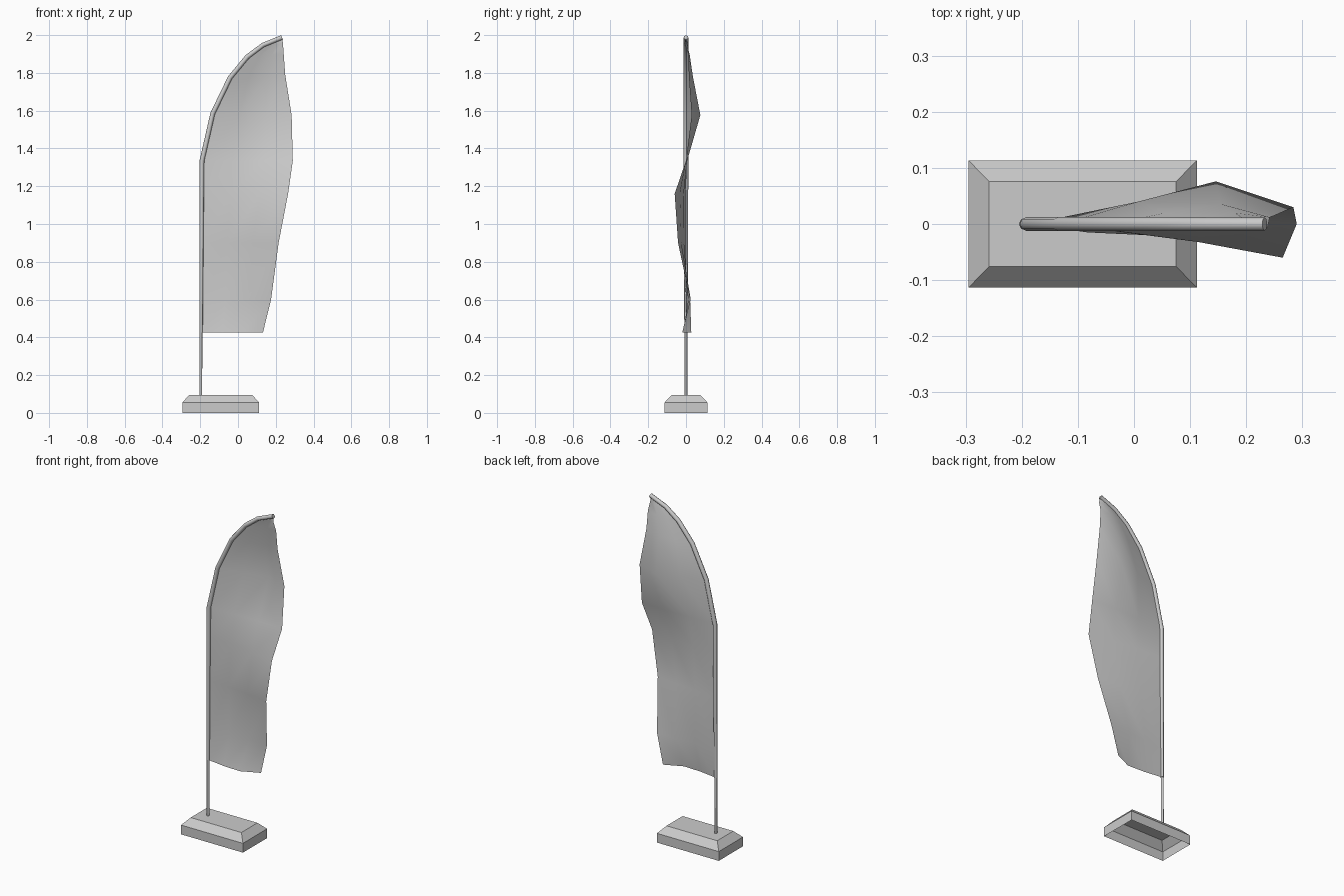
import bpy, bmesh


def mesh_object(name, verts, faces, smooth=False):
    me = bpy.data.meshes.new(name)
    me.from_pydata(verts, [], faces)
    bm = bmesh.new()
    bm.from_mesh(me)
    bmesh.ops.remove_doubles(bm, verts=bm.verts, dist=0.0005)
    bmesh.ops.recalc_face_normals(bm, faces=bm.faces)
    for f in bm.faces:
        f.smooth = smooth
    bm.to_mesh(me)
    bm.free()
    ob = bpy.data.objects.new(name, me)
    bpy.context.collection.objects.link(ob)
    return ob


def tube(name, pts):
    # pts: (x, z, radius) along a path in the y = 0 plane, 8-sided
    cu = bpy.data.curves.new(name, 'CURVE')
    cu.dimensions = '3D'
    cu.bevel_depth = 1.0
    cu.bevel_resolution = 2
    cu.use_fill_caps = True
    sp = cu.splines.new('POLY')
    sp.points.add(len(pts) - 1)
    for p, (x, z, r) in zip(sp.points, pts):
        p.co = (x, 0, z, 1)
        p.radius = r
    ob = bpy.data.objects.new(name, cu)
    bpy.context.collection.objects.link(ob)
    return ob


# Base: chamfered block, open underneath
cx = -0.0915
rings = [(0.2035, 0.1135, 0), (0.2035, 0.1135, 0.055), (0.1665, 0.0755, 0.095)]
verts = [(cx + sx * a, sy * b, z) for a, b, z in rings
         for sx, sy in ((-1, -1), (1, -1), (1, 1), (-1, 1))]
faces = [(k + i, k + (i + 1) % 4, k + 4 + (i + 1) % 4, k + 4 + i)
         for k in (0, 4) for i in range(4)]
mesh_object("base", verts, faces + [(8, 9, 10, 11)])

# Pole and the fabric sleeve that carries on around the bent tip
tube("pole", [(-0.197, 0.09, 0.0075), (-0.195, 1.33, 0.0075)])
tube("sleeve", [(-0.196, 0.425, 0.009), (-0.191, 1.335, 0.0125),
                (-0.134, 1.585, 0.0125), (-0.042, 1.775, 0.0125),
                (0.049, 1.885, 0.0125), (0.133, 1.948, 0.012),
                (0.233, 1.988, 0.012)])

# Flag rows: pole-side (x, z), free edge (x, z), y at 1/3, 2/3 and free edge
rows = [
    (-0.190, 0.425, 0.132, 0.425, -0.015, -0.020, 0.028),
    (-0.190, 0.600, 0.175, 0.600, 0.012, 0.025, 0.022),
    (-0.190, 0.900, 0.215, 0.900, -0.010, -0.025, -0.042),
    (-0.188, 1.160, 0.265, 1.160, -0.012, -0.032, -0.060),
    (-0.186, 1.335, 0.290, 1.335, 0.003, 0.006, 0.000),
    (-0.130, 1.580, 0.284, 1.575, 0.040, 0.076, 0.030),
    (-0.040, 1.770, 0.250, 1.790, 0.020, 0.036, 0.015),
    (0.050, 1.882, 0.242, 1.900, 0.010, 0.020, 0.012),
    (0.135, 1.945, 0.238, 1.955, 0.003, 0.006, -0.006),
    (0.226, 1.982, 0.234, 1.984, 0.000, 0.000, 0.000),
]
verts, faces = [], []
for x0, z0, x1, z1, *ys in rows:
    for j, y in enumerate([0] + ys):
        t = j / 3
        verts.append((x0 + (x1 - x0) * t, y, z0 + (z1 - z0) * t))
for r in range(len(rows) - 1):
    for j in range(3):
        a = r * 4 + j
        faces.append((a, a + 1, a + 5, a + 4))
mesh_object("flag", verts, faces, smooth=True)
